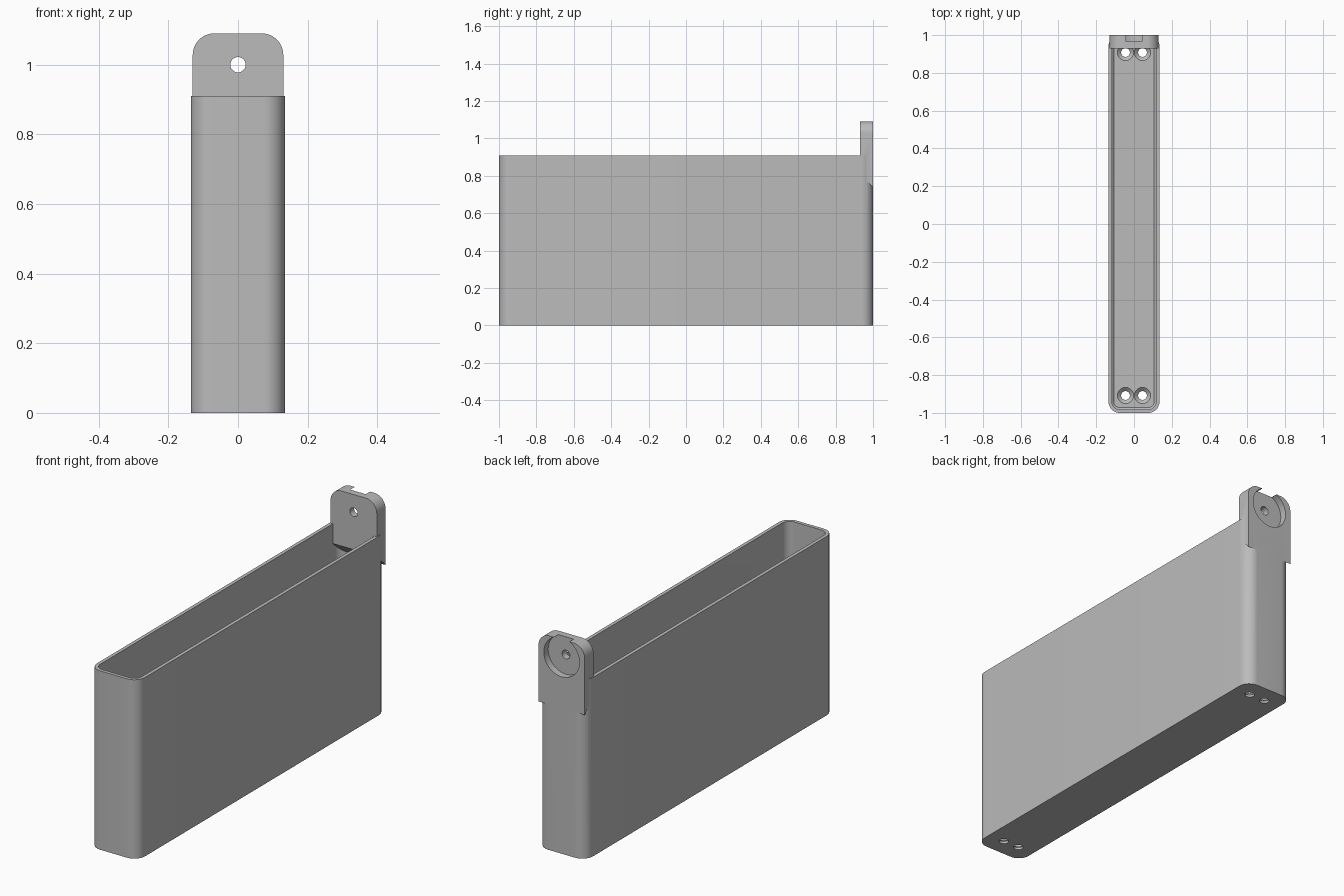
import bpy, bmesh, math
from mathutils import Matrix, Vector

cube = bpy.data.objects.get("Cube")
if cube:
    bpy.data.objects.remove(cube, do_unlink=True)

grey = bpy.data.materials.new("plain_grey")
grey.use_nodes = True
colour = (0.5, 0.5, 0.5, 1)
grey.diffuse_color = colour
grey.node_tree.nodes["Principled BSDF"].inputs["Base Color"].default_value = colour


def make_object(name, bm):
    bmesh.ops.recalc_face_normals(bm, faces=bm.faces)
    mesh = bpy.data.meshes.new(name)
    bm.to_mesh(mesh)
    bm.free()
    mesh.materials.append(grey)
    obj = bpy.data.objects.new(name, mesh)
    bpy.context.collection.objects.link(obj)
    return obj


def box(low, high):
    bm = bmesh.new()
    bmesh.ops.create_cube(bm, size=1)
    low, high = Vector(low), Vector(high)
    for v in bm.verts:
        v.co = (low + high) / 2 + Vector(a * b for a, b in zip(v.co, high - low))
    return bm


def bevel(bm, edges, radius, segments):
    bmesh.ops.bevel(bm, geom=edges, offset=radius, segments=segments,
                    profile=0.5, affect='EDGES')


def upright_edges(bm):
    return [e for e in bm.edges if abs(e.verts[0].co.z - e.verts[1].co.z) > 0.1]


def rounded_box(low, high, radius):
    bm = box(low, high)
    bevel(bm, upright_edges(bm), radius, 12)
    return bm


def cylinder(name, centre, r_low, r_high, depth, axis='Z', segments=48):
    bm = bmesh.new()
    turn = Matrix.Rotation(-math.pi / 2, 4, 'X') if axis == 'Y' else Matrix()
    bmesh.ops.create_cone(bm, cap_ends=True, segments=segments, radius1=r_low,
                          radius2=r_high, depth=depth,
                          matrix=Matrix.Translation(centre) @ turn)
    return make_object(name, bm)


def combine(target, tool, operation):
    mod = target.modifiers.new(tool.name, 'BOOLEAN')
    mod.operation, mod.object, mod.solver = operation, tool, 'EXACT'
    bpy.context.view_layer.objects.active = target
    bpy.ops.object.modifier_apply(modifier=mod.name)
    bpy.data.objects.remove(tool, do_unlink=True)


half, rim, wall, floor = 0.135, 0.91, 0.018, 0.03

# Open tray with rounded upright corners
holder = make_object("holder_body", rounded_box((-half, -1, 0), (half, 1, rim), 0.06))
bm = rounded_box((wall - half, wall - 1, floor), (half - wall, 1 - wall, 1.2), 0.042)
bevel(bm, [e for e in bm.edges if all(v.co.z < floor + 0.001 for v in e.verts)], 0.01, 1)
combine(holder, make_object("cavity_cutter", bm), 'DIFFERENCE')

# Hanging tab with rounded top corners and sloping underside
tab_bottom, tab_top, tab_front, hole_z = 0.74, 1.09, 0.93, 1.0
bm = box((-0.13, tab_front, tab_bottom), (0.13, 1, tab_top))
for v in bm.verts:
    if v.co.y < 0.95 and v.co.z < 0.8:
        v.co.z += 0.07
corners = [e for e in bm.edges if all(v.co.z > 1 for v in e.verts)
           and abs(e.verts[0].co.x - e.verts[1].co.x) < 0.01]
bevel(bm, corners, 0.062, 12)
combine(holder, make_object("hanging_tab", bm), 'UNION')

# Round recess in the back of the tab, open at the top, with a screw hole
combine(holder, cylinder("recess_cutter", (0, 1.015, hole_z), 0.1, 0.1, 0.1, 'Y', 64), 'DIFFERENCE')
combine(holder, cylinder("tab_hole_cutter", (0, 0.95, hole_z), 0.022, 0.022, 0.2, 'Y'), 'DIFFERENCE')

# Countersunk screw holes in the floor
for x in (-0.045, 0.045):
    for y in (-0.908, 0.908):
        combine(holder, cylinder("floor_hole_cutter", (x, y, 0), 0.023, 0.023, 0.2), 'DIFFERENCE')
        combine(holder, cylinder("countersink_cutter", (x, y, floor - 0.009),
                                 0.022, 0.044, 0.02), 'DIFFERENCE')

# Smooth curves, sharp edges
bpy.ops.object.select_all(action='DESELECT')
holder.select_set(True)
bpy.context.view_layer.objects.active = holder
bpy.ops.object.shade_smooth_by_angle(angle=math.radians(30))
